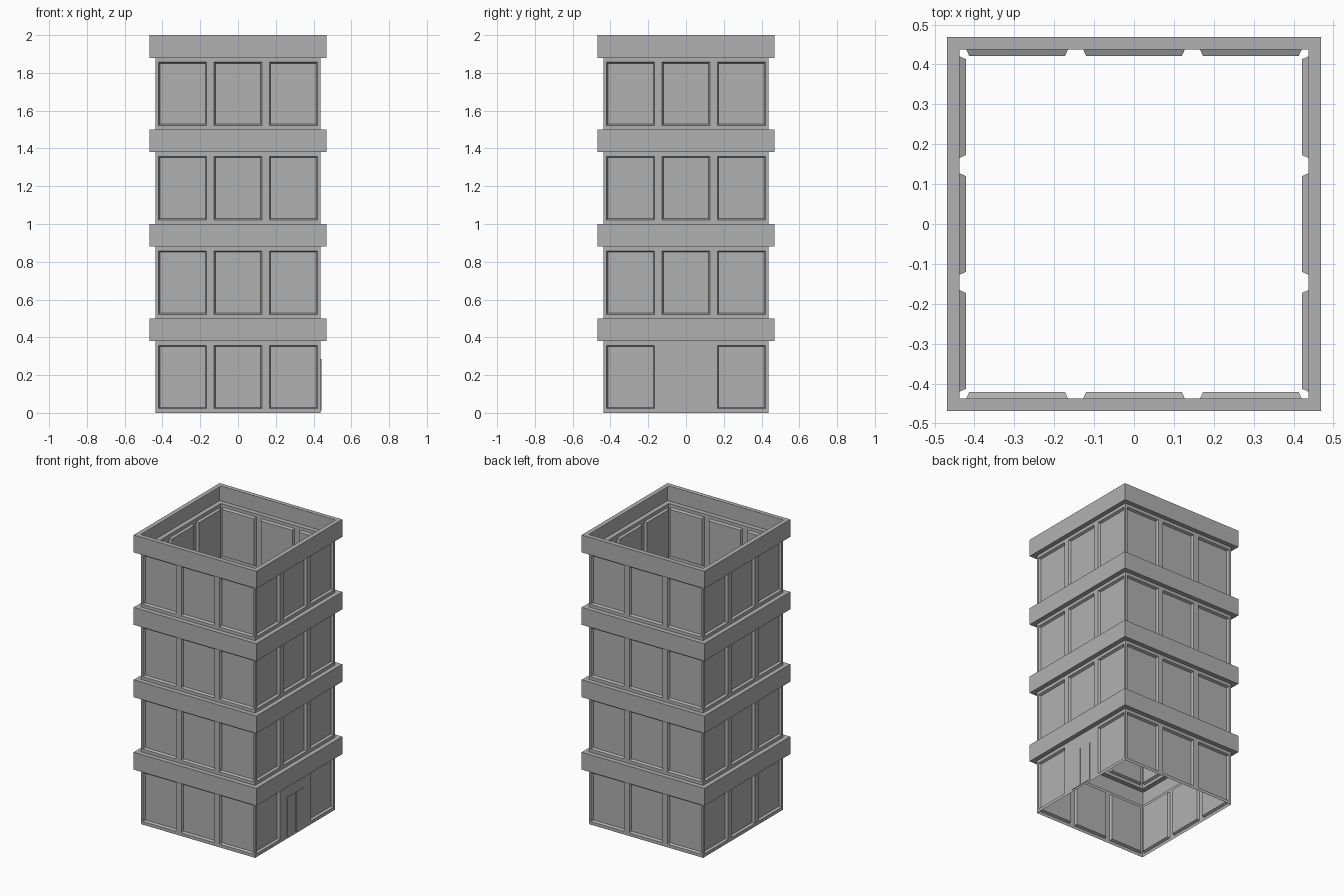
import bpy, bmesh, math
from mathutils import Matrix, Vector

if "Cube" in bpy.data.objects:
    bpy.data.objects.remove(bpy.data.objects["Cube"])

WALL, BAND, STOREY = 0.437, 0.469, 0.5
BAND_Z = 0.38
FLOORS = 4

grey = bpy.data.materials.new("dark_grey")
grey.diffuse_color = (0.44, 0.44, 0.44, 1)
grey.use_nodes = True
grey.node_tree.nodes["Principled BSDF"].inputs["Base Color"].default_value = grey.diffuse_color


def quad(bm, side, pts):
    # Points are (across, outward, up), turned to one of the four sides
    rot = Matrix.Rotation(side * math.pi / 2, 3, 'Z')
    bm.faces.new([bm.verts.new(rot @ Vector((u, -d, z))) for u, d, z in pts])


def flat(bm, side, u0, u1, z0, z1, d=WALL):
    quad(bm, side, [(u0, d, z0), (u1, d, z0), (u1, d, z1), (u0, d, z1)])


def panel(bm, side, u0, u1, z0, z1, bevel, offset):
    # Sloped rim plus a sunken or raised flat centre
    a = [(u0, WALL, z0), (u1, WALL, z0), (u1, WALL, z1), (u0, WALL, z1)]
    d = WALL + offset
    v0, v1, y0, y1 = u0 + bevel, u1 - bevel, z0 + bevel, z1 - bevel
    b = [(v0, d, y0), (v1, d, y0), (v1, d, y1), (v0, d, y1)]
    for i in range(4):
        j = (i + 1) % 4
        quad(bm, side, [a[i], a[j], b[j], b[i]])
    quad(bm, side, b)


def finish(bm, name):
    bmesh.ops.remove_doubles(bm, verts=bm.verts, dist=1e-5)
    mesh = bpy.data.meshes.new(name)
    bm.to_mesh(mesh)
    bm.free()
    mesh.materials.append(grey)
    bpy.context.collection.objects.link(bpy.data.objects.new(name, mesh))


walls, windows, bands, doors = (bmesh.new() for _ in range(4))
window_cols = [(-0.42, -0.166), (-0.127, 0.127), (0.166, 0.42)]
door_cols = [(-0.088, -0.008), (0.006, 0.086)]

for floor in range(FLOORS):
    base = floor * STOREY
    for side in range(4):
        # Columns of openings: (u0, u1, z0, z1, is_door)
        cols = [(a, b, 0.022, 0.358, False) for a, b in window_cols]
        if floor == 0 and side == 1:
            cols[1:2] = [(a, b, 0.013, 0.285, True) for a, b in door_cols]

        # Wall strips around the openings
        left = -WALL
        for u0, u1, z0, z1, is_door in cols:
            flat(walls, side, left, u0, base, base + BAND_Z)
            flat(walls, side, u0, u1, base, base + z0)
            flat(walls, side, u0, u1, base + z1, base + BAND_Z)
            if is_door:
                panel(doors, side, u0, u1, base + z0, base + z1, 0.0, 0.004)
            else:
                panel(windows, side, u0, u1, base + z0, base + z1, 0.007, -0.016)
            left = u1
        flat(walls, side, left, WALL, base, base + BAND_Z)

        # Projecting floor band with a ledge below and above
        profile = [(WALL, base + BAND_Z), (BAND, base + BAND_Z),
                   (BAND, base + STOREY), (WALL, base + STOREY)]
        for (d0, z0), (d1, z1) in zip(profile, profile[1:]):
            quad(bands, side, [(-d0, d0, z0), (d0, d0, z0), (d1, d1, z1), (-d1, d1, z1)])

finish(walls, "walls")
finish(windows, "windows")
finish(bands, "floor_bands")
finish(doors, "entrance_doors")
